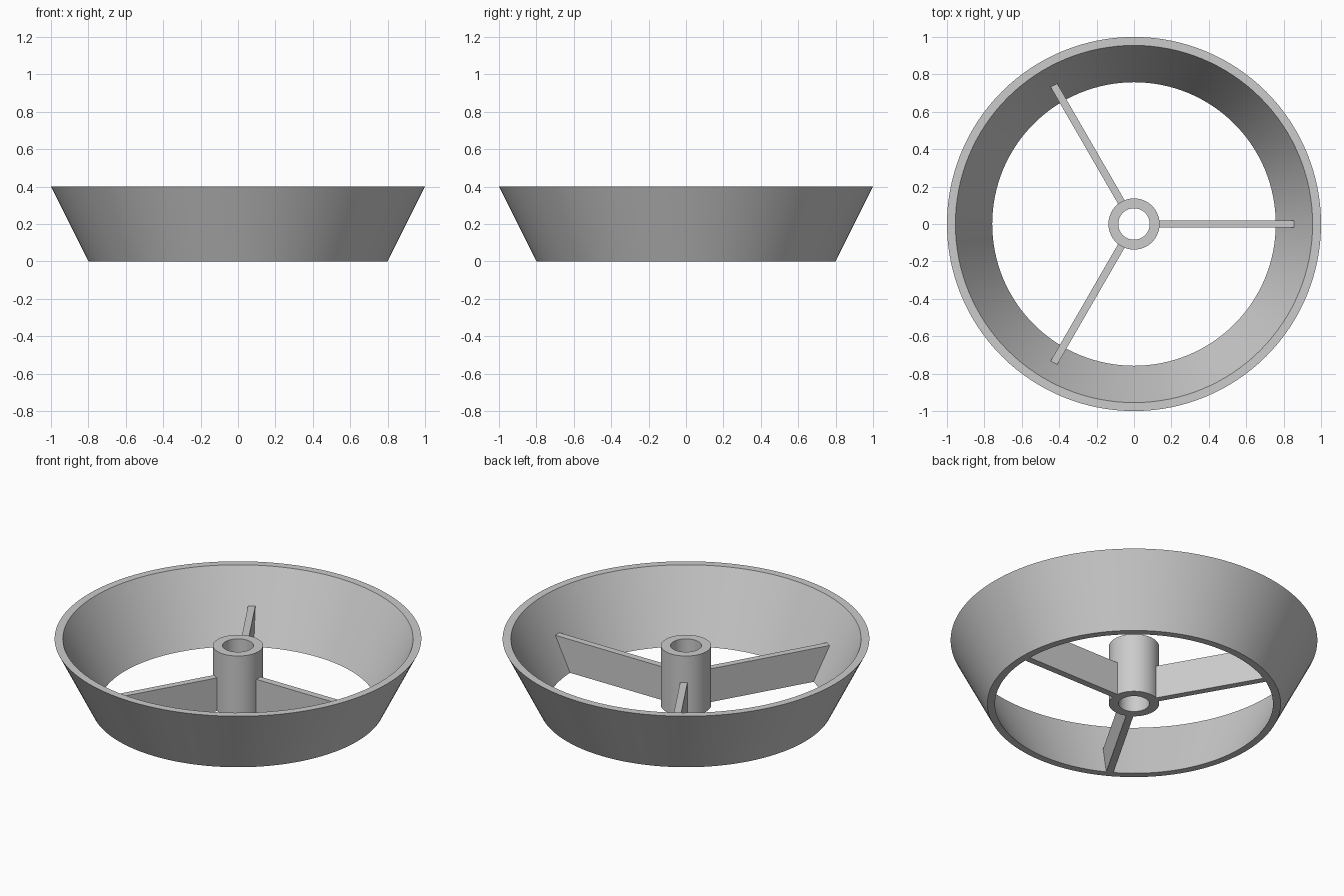
import bpy, bmesh, math
from mathutils import Matrix

cube = bpy.data.objects.get("Cube")
if cube:
    bpy.data.objects.remove(cube, do_unlink=True)

grey = bpy.data.materials.new("light grey")
grey.use_nodes = True
colour = (0.6, 0.6, 0.6, 1)
grey.diffuse_color = colour
grey.node_tree.nodes["Principled BSDF"].inputs["Base Color"].default_value = colour


def add_object(name, bm, smooth=False):
    bmesh.ops.recalc_face_normals(bm, faces=bm.faces)
    mesh = bpy.data.meshes.new(name)
    bm.to_mesh(mesh)
    bm.free()
    mesh.materials.append(grey)
    obj = bpy.data.objects.new(name, mesh)
    bpy.context.collection.objects.link(obj)
    if smooth:
        bpy.ops.object.select_all(action="DESELECT")
        obj.select_set(True)
        bpy.context.view_layer.objects.active = obj
        bpy.ops.object.shade_smooth_by_angle(angle=math.radians(30))
    return obj


def lathe(name, profile, sides):
    """Revolve a closed (radius, height) profile around z."""
    bm = bmesh.new()
    rings = []
    for i in range(sides):
        a = math.tau * i / sides
        rings.append([bm.verts.new((r * math.cos(a), r * math.sin(a), z)) for r, z in profile])
    n = len(profile)
    for i in range(sides):
        a, b = rings[i], rings[(i + 1) % sides]
        for j in range(n):
            k = (j + 1) % n
            bm.faces.new((a[j], b[j], b[k], a[k]))
    return add_object(name, bm, smooth=True)


def spoke(name, angle):
    """Upright plate whose outer end follows the slope of the ring."""
    outline = [(0.12, 0), (0.765, 0), (0.857, 0.2), (0.12, 0.2)]
    width = 0.04
    bm = bmesh.new()
    face = bm.faces.new([bm.verts.new((x, -width / 2, z)) for x, z in outline])
    side = bmesh.ops.extrude_face_region(bm, geom=[face])
    moved = [v for v in side["geom"] if isinstance(v, bmesh.types.BMVert)]
    bmesh.ops.translate(bm, verts=moved, vec=(0, width, 0))
    bm.transform(Matrix.Rotation(angle, 4, "Z"))
    return add_object(name, bm)


# Flared outer ring
lathe("outer_ring", [(0.8, 0), (1.0, 0.4), (0.955, 0.4), (0.758, 0)], 128)

# Central tube
lathe("hub", [(0.137, 0), (0.137, 0.36), (0.084, 0.36), (0.084, 0)], 64)

# Three spokes
for i in range(3):
    spoke(f"spoke_{i + 1}", math.tau * i / 3)
